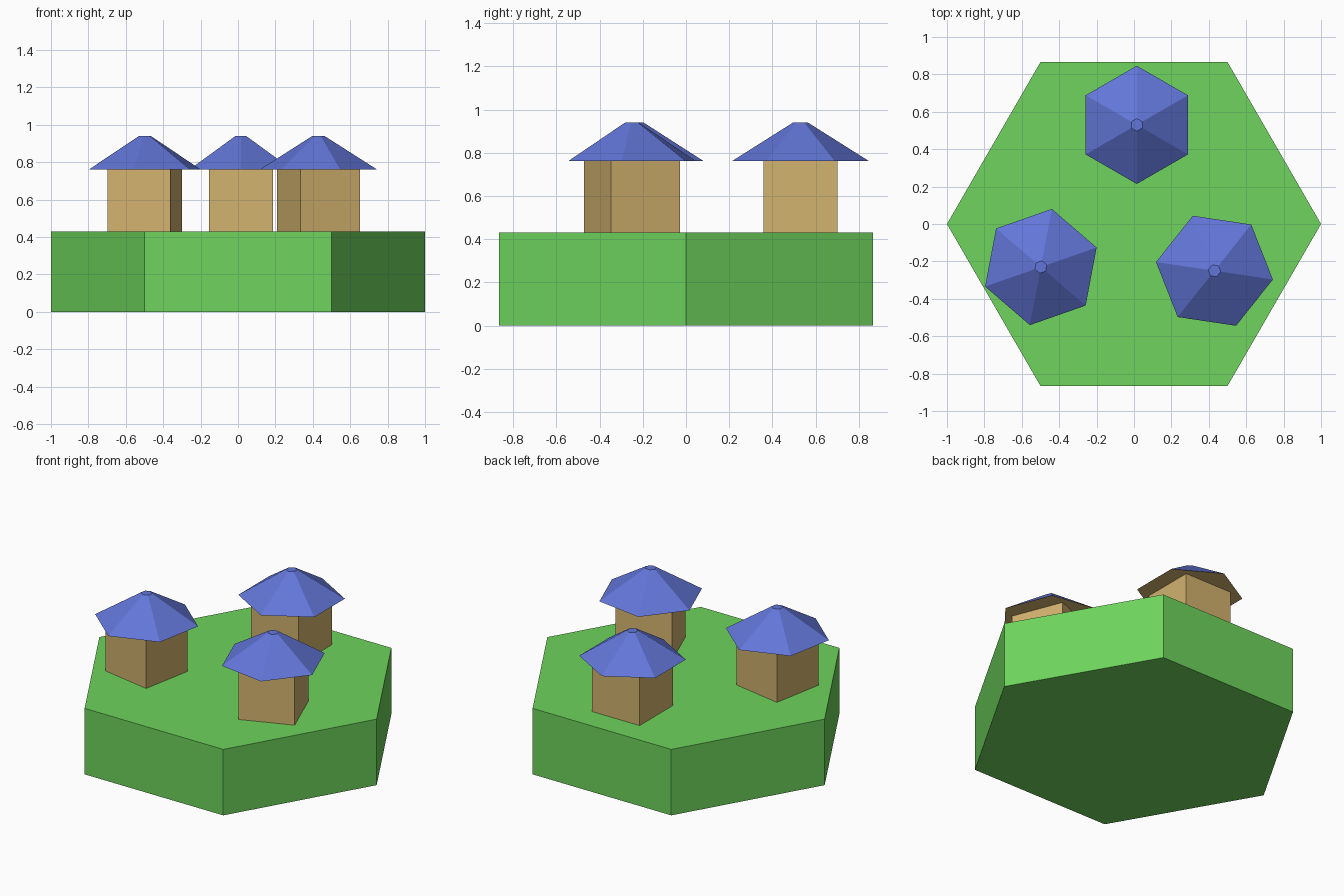
import bpy, bmesh, math

if "Cube" in bpy.data.objects:
    bpy.data.objects.remove(bpy.data.objects["Cube"], do_unlink=True)


def make_material(name, srgb):
    linear = [((c / 255 + 0.055) / 1.055) ** 2.4 for c in srgb] + [1]
    mat = bpy.data.materials.new(name)
    mat.use_nodes = True
    mat.diffuse_color = linear
    mat.node_tree.nodes["Principled BSDF"].inputs["Base Color"].default_value = linear
    return mat


GRASS = make_material("grass green", (110, 212, 93))
TAN = make_material("wall tan", (210, 178, 110))
BLUE = make_material("roof blue", (98, 118, 216))


def frustum(name, sides, start, r_low, r_high, z_low, z_high, mats, centre=(0, 0), turn=0):
    """Flat-sided prism or cut cone; a second material goes on its underside."""
    bm = bmesh.new()
    rings = []
    for r, z in ((r_low, z_low), (r_high, z_high)):
        angles = [math.radians(start + 360 * i / sides) for i in range(sides)]
        rings.append([bm.verts.new((r * math.cos(a), r * math.sin(a), z)) for a in angles])
    low, high = rings
    under = bm.faces.new(low[::-1])
    under.material_index = len(mats) - 1
    bm.faces.new(high)
    for i in range(sides):
        j = (i + 1) % sides
        bm.faces.new((low[i], low[j], high[j], high[i]))
    mesh = bpy.data.meshes.new(name)
    bm.to_mesh(mesh)
    bm.free()
    for mat in mats:
        mesh.materials.append(mat)
    obj = bpy.data.objects.new(name, mesh)
    obj.location = (*centre, 0)
    obj.rotation_euler.z = math.radians(turn)
    bpy.context.collection.objects.link(obj)
    return obj


# Hexagonal ground tile
GROUND, EAVES, PEAK = 0.43, 0.762, 0.94
frustum("ground_tile", 6, 0, 1, 1, 0, GROUND, [GRASS])

# Three huts: square walls under a six-sided roof with a tan underside
HALF = 0.171
huts = {
    "back": ((0.015, 0.53), 0),
    "front_right": ((-0.498, -0.23), -10.7),
    "front_left": ((0.43, -0.25), 21.5),
}
for place, (centre, turn) in huts.items():
    corner = HALF * math.sqrt(2)
    frustum(place + "_hut_walls", 4, 45, corner, corner, GROUND, EAVES, [TAN], centre, turn)
    frustum(place + "_hut_roof", 6, 90, 0.316, 0.034, EAVES, PEAK, [BLUE, TAN], centre, turn)
